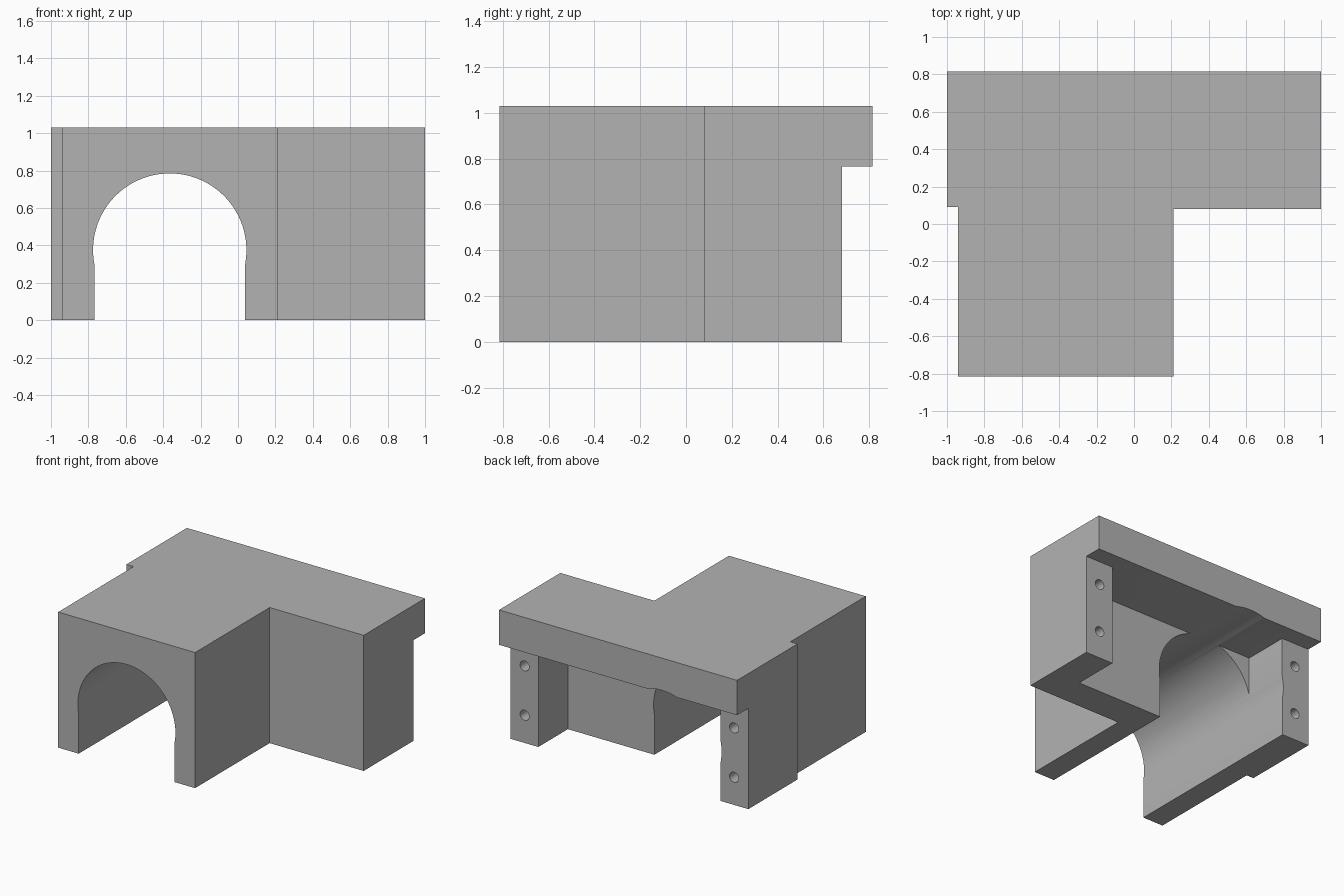
import bpy, bmesh, math
from mathutils import Vector

cube = bpy.data.objects.get("Cube")
if cube:
    bpy.data.objects.remove(cube, do_unlink=True)

grey = bpy.data.materials.new("plain grey")
grey.use_nodes = True
grey.diffuse_color = (0.45, 0.45, 0.45, 1)
grey.node_tree.nodes["Principled BSDF"].inputs["Base Color"].default_value = grey.diffuse_color


def prism(name, points, sweep):
    """Extrude a closed outline of 3D points along a vector."""
    bm = bmesh.new()
    face = bm.faces.new([bm.verts.new(p) for p in points])
    ext = bmesh.ops.extrude_face_region(bm, geom=[face])
    moved = [v for v in ext["geom"] if isinstance(v, bmesh.types.BMVert)]
    bmesh.ops.translate(bm, verts=moved, vec=Vector(sweep))
    bmesh.ops.recalc_face_normals(bm, faces=bm.faces)
    mesh = bpy.data.meshes.new(name)
    bm.to_mesh(mesh)
    bm.free()
    mesh.materials.append(grey)
    obj = bpy.data.objects.new(name, mesh)
    bpy.context.collection.objects.link(obj)
    return obj


def circle(cx, y, cz, r, start, end, steps):
    angles = [start + (end - start) * i / steps for i in range(steps + 1)]
    return [(cx + r * math.cos(a), y, cz + r * math.sin(a)) for a in angles]


def cut(target, cutter):
    cutter.hide_render = True
    mod = target.modifiers.new("cut", "BOOLEAN")
    mod.operation = "DIFFERENCE"
    mod.solver = "EXACT"
    mod.object = cutter
    bpy.context.view_layer.objects.active = target
    bpy.ops.object.modifier_apply(modifier=mod.name)
    bpy.data.objects.remove(cutter, do_unlink=True)


# Main body: wide rear block with a narrower block in front
plan = [(-0.94, -0.815), (0.21, -0.815), (0.21, 0.08), (1, 0.08),
        (1, 0.815), (-1, 0.815), (-1, 0.09), (-0.94, 0.09)]
body = prism("bracket_body", [(x, y, 0) for x, y in plan], (0, 0, 1.03))

# Rear recess: leaves the top overhang and two end posts
POST_IN, POST_BACK, RECESS, LIP = 0.765, 0.68, 0.325, 0.765
plan = [(-1.2, POST_BACK), (-POST_IN, POST_BACK), (-POST_IN, RECESS),
        (POST_IN, RECESS), (POST_IN, POST_BACK), (1.2, POST_BACK),
        (1.2, 1), (-1.2, 1)]
cut(body, prism("recess_cutter", [(x, y, -0.2) for x, y in plan], (0, 0, LIP + 0.2)))

# Arched tunnel running front to back
ARCH_X, ARCH_Z, ARCH_R = -0.365, 0.375, 0.41
dip = math.asin(0.075 / ARCH_R)
arch = circle(ARCH_X, -1, ARCH_Z, ARCH_R, -dip, math.pi + dip, 64)
arch = [(arch[0][0], -1, -0.2)] + arch + [(arch[-1][0], -1, -0.2)]
cut(body, prism("arch_cutter", arch, (0, 2, 0)))

# Screw holes in the back of both posts
for x in (-0.88, 0.88):
    for z in (0.21, 0.585):
        ring = circle(x, POST_BACK - 0.2, z, 0.038, 0, math.tau, 24)[:-1]
        cut(body, prism("hole_cutter", ring, (0, 0.23, 0)))

bpy.ops.object.select_all(action="DESELECT")
body.select_set(True)
bpy.context.view_layer.objects.active = body
bpy.ops.object.shade_smooth_by_angle(angle=math.radians(25))
